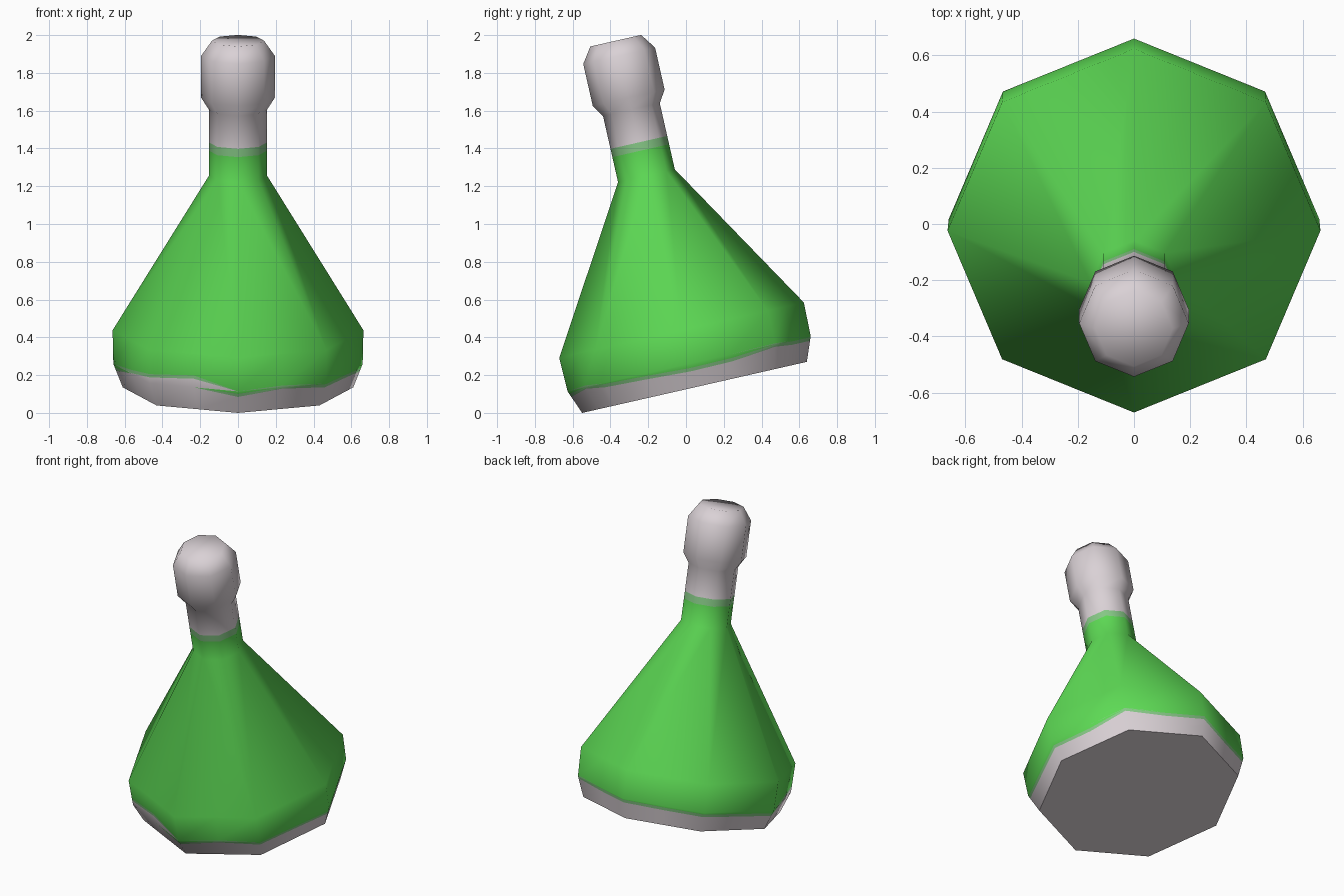
import bpy, bmesh, math
from mathutils import Matrix, Vector

if "Cube" in bpy.data.objects:
    bpy.data.objects.remove(bpy.data.objects["Cube"])

N = 16                      # eight corners plus a midpoint on every flat side
TILT = math.radians(12.8)   # the flask leans towards the front


def material(name, rgb):
    m = bpy.data.materials.new(name)
    m.diffuse_color = (*rgb, 1)
    m.use_nodes = True
    m.node_tree.nodes["Principled BSDF"].inputs["Base Color"].default_value = m.diffuse_color
    return m


mats = [material("pale glass", (0.70, 0.64, 0.67)),
        material("green liquid", (0.11, 0.70, 0.09)),
        material("pale green edge", (0.24, 0.58, 0.24))]
GLASS, GREEN, EDGE = 0, 1, 2

# Wavy lower edge of the green area, as height above the base, by direction
wave = [.087, .09, .115, .105, .105, .10, .10, .095,
        .09, .13, .16, .175, .095, .12, .105, .097]

# Flask profile: (radius, height) from base to lip
shape = [(.61, 0), (.66, .128), (.664, .31), (.154, 1.149),
         (.154, 1.508), (.195, 1.572), (.195, 1.80), (.138, 1.882)]


def radius(h):
    for (r0, h0), (r1, h1) in zip(shape, shape[1:]):
        if h <= h1:
            return r0 + (r1 - r0) * (h - h0) / (h1 - h0)
    return shape[-1][0]


# Rings of heights, each with the colour of the band above it
B = shape[1][1]
PALE = .018
rings = [([0] * N, GLASS),
         ([min(w, B) for w in wave], EDGE),
         ([min(w + PALE, B) for w in wave], GREEN),
         ([B] * N, GLASS),
         ([max(w, B) for w in wave], EDGE),
         ([max(w + PALE, B) for w in wave], GREEN),
         ([.31] * N, GREEN),
         ([1.149] * N, GREEN),
         ([1.285] * N, EDGE),
         ([1.33] * N, GLASS)]
rings += [([h] * N, GLASS) for r, h in shape[4:]]

bm = bmesh.new()
grid = []
for heights, _ in rings:
    row = []
    for i, h in enumerate(heights):
        a = 2 * math.pi * i / N
        r = radius(h) * (math.cos(math.pi / 8) if i % 2 else 1)
        row.append(bm.verts.new((r * math.cos(a), r * math.sin(a), h)))
    grid.append(row)

for k in range(len(grid) - 1):
    for i in range(N):
        j = (i + 1) % N
        f = bm.faces.new((grid[k][i], grid[k][j], grid[k + 1][j], grid[k + 1][i]))
        f.material_index = rings[k][1]
bm.faces.new(grid[0][::-1]).material_index = GLASS
bm.faces.new(grid[-1]).material_index = GLASS

# Plain eight-sided faces above the wavy edge
extra = [bm.edges.get((grid[k][i], grid[k + 1][i]))
         for k in range(6, len(grid) - 1) for i in range(1, N, 2)]
bmesh.ops.dissolve_edges(bm, edges=extra, use_verts=True)
bmesh.ops.remove_doubles(bm, verts=bm.verts[:], dist=1e-5)

# Lean the flask and stand it on the ground
bm.transform(Matrix.Translation((0, .045, .135)) @ Matrix.Rotation(TILT, 4, 'X'))
low = min(v.co.z for v in bm.verts)
bm.transform(Matrix.Translation((0, 0, -low)))
bm.normal_update()

mesh = bpy.data.meshes.new("flask")
bm.to_mesh(mesh)
bm.free()
for m in mats:
    mesh.materials.append(m)
flask = bpy.data.objects.new("flask", mesh)
bpy.context.collection.objects.link(flask)
bpy.context.view_layer.objects.active = flask
flask.select_set(True)
bpy.ops.object.shade_smooth_by_angle(angle=math.radians(62))
